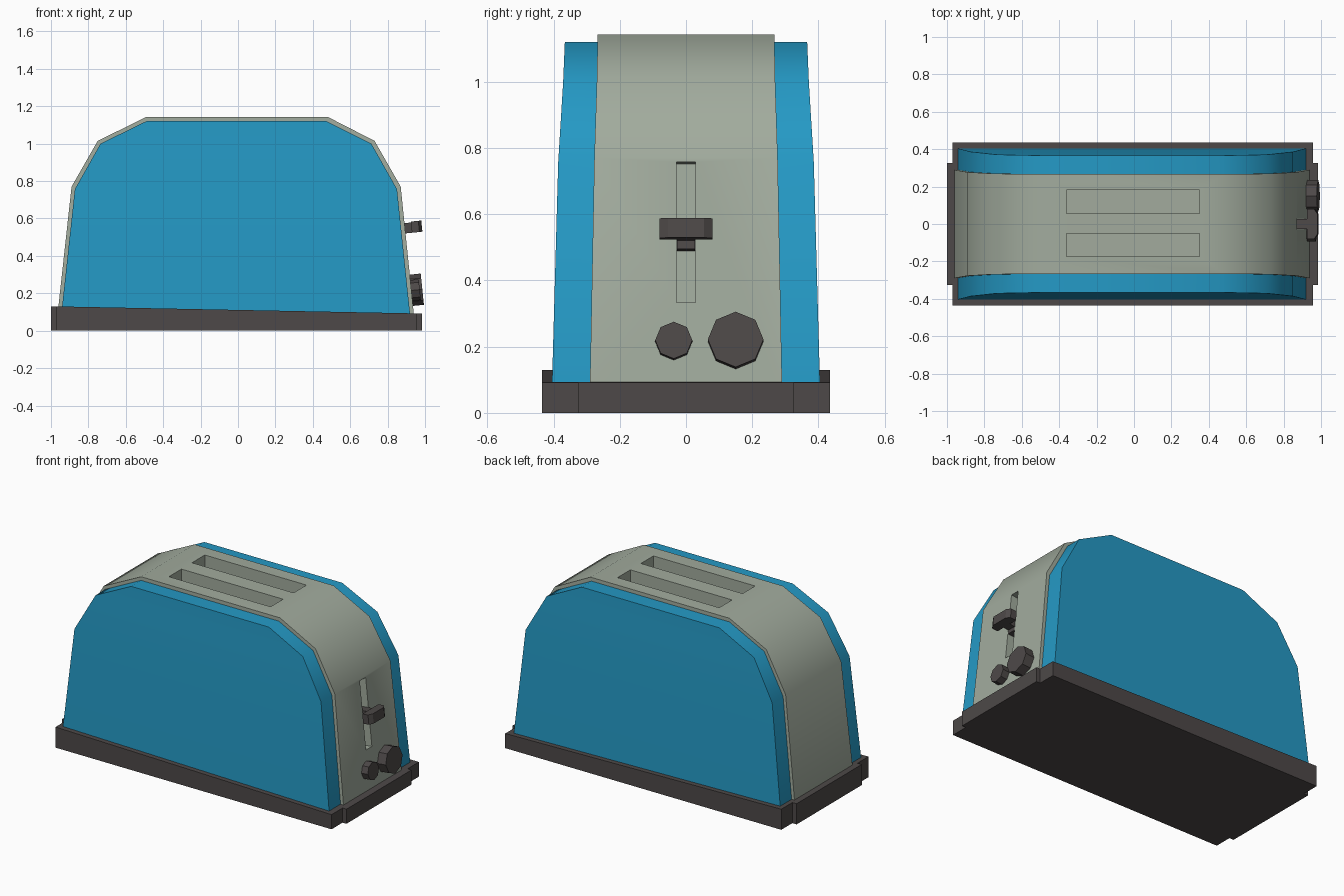
import bpy, bmesh, math
from mathutils import Matrix, Vector

if "Cube" in bpy.data.objects:
    bpy.data.objects.remove(bpy.data.objects["Cube"])


def material(name, rgb):
    m = bpy.data.materials.new(name)
    m.diffuse_color = (*rgb, 1)
    m.use_nodes = True
    m.node_tree.nodes["Principled BSDF"].inputs["Base Color"].default_value = m.diffuse_color
    return m


GREY = material("warm_grey", (0.36, 0.41, 0.34))
BLUE = material("bright_blue", (0.018, 0.32, 0.56))
DARK = material("dark_charcoal", (0.075, 0.066, 0.065))


def finish(bm, name, mat):
    bmesh.ops.recalc_face_normals(bm, faces=bm.faces)
    me = bpy.data.meshes.new(name)
    bm.to_mesh(me)
    bm.free()
    me.materials.append(mat)
    ob = bpy.data.objects.new(name, me)
    bpy.context.collection.objects.link(ob)
    return ob


def stack(name, rows, mat):
    """Stacked rectangular sections: (z, x_left, x_right, y0, y1)."""
    bm = bmesh.new()
    rings = [[bm.verts.new((x, y, z)) for x, y in ((a, c), (b, c), (b, d), (a, d))]
             for z, a, b, c, d in rows]
    for lo, hi in zip(rings, rings[1:]):
        for i in range(4):
            j = (i + 1) % 4
            bm.faces.new((lo[i], lo[j], hi[j], hi[i]))
    bm.faces.new(rings[0][::-1])
    bm.faces.new(rings[-1])
    return finish(bm, name, mat)


def prism(name, outline, h0, h1, mat, matrix=None, top=None):
    """Extrude an outline along z; top(x) can override the upper height."""
    bm = bmesh.new()
    lo = [bm.verts.new((x, y, h0)) for x, y in outline]
    hi = [bm.verts.new((x, y, top(x) if top else h1)) for x, y in outline]
    n = len(lo)
    bm.faces.new(lo[::-1])
    bm.faces.new(hi)
    for i in range(n):
        j = (i + 1) % n
        bm.faces.new((lo[i], lo[j], hi[j], hi[i]))
    if matrix:
        bm.transform(matrix)
    return finish(bm, name, mat)


def rect(a, b, c, d):
    return [(a, c), (b, c), (b, d), (a, d)]


def smooth(ob):
    bpy.ops.object.select_all(action='DESELECT')
    ob.select_set(True)
    bpy.context.view_layer.objects.active = ob
    bpy.ops.object.shade_smooth_by_angle(angle=math.radians(40))


def end_frame(y, z):
    """Frame on the sloped right end: local x = +y, local y = up, local z = outward."""
    n = Vector((1, 0, 0.103)).normalized()
    u = Vector((0, 1, 0))
    v = n.cross(u)
    m = Matrix((u, v, n)).transposed().to_4x4()
    return Matrix.Translation((0.949 - 0.103 * z, y, z)) @ m


# Central grey body
body = stack("toaster_body", [
    (0.04, -0.97, 0.945, -0.291, 0.291),
    (0.77, -0.89, 0.87, -0.277, 0.277),
    (1.015, -0.75, 0.73, -0.269, 0.269),
    (1.143, -0.49, 0.48, -0.267, 0.267)], GREY)

# Bread slots and lever slot cut into the body
cutters = [prism("slot_cutter", rect(-0.36, 0.35, a, b), 0.75, 1.3, GREY)
           for a, b in ((0.055, 0.183), (-0.175, -0.05))]
cutters.append(prism("lever_slot_cutter", rect(-0.029, 0.029, -0.213, 0.213),
                     -0.06, 0.1, GREY, end_frame(0, 0.546)))
bpy.context.view_layer.objects.active = body
for c in cutters:
    c.hide_render = True
    mod = body.modifiers.new("cut", 'BOOLEAN')
    mod.operation = 'DIFFERENCE'
    mod.solver = 'EXACT'
    mod.object = c
    bpy.ops.object.modifier_apply(modifier=mod.name)
    bpy.data.objects.remove(c)
smooth(body)

# Blue side panels
for side, name in ((-1, "front_panel"), (1, "back_panel")):
    panel = stack(name, [(z, a, b, side * 0.255, side * y) for z, a, b, y in (
        (0.04, -0.95, 0.925, 0.406),
        (0.757, -0.872, 0.85, 0.386),
        (1.0, -0.735, 0.713, 0.371),
        (1.12, -0.49, 0.472, 0.366))], BLUE)
    smooth(panel)

# Base tray with stepped ends and a slightly sloping top
base_outline = [(-0.97, -0.435), (0.958, -0.435), (0.958, -0.325), (0.985, -0.325),
                (0.985, 0.325), (0.958, 0.325), (0.958, 0.435), (-0.97, 0.435),
                (-0.97, 0.325), (-1.0, 0.325), (-1.0, -0.325), (-0.97, -0.325)]
prism("base", base_outline, 0, 0, DARK, top=lambda x: 0.111 - 0.0195 * x)

# Lever: stem in the slot and chamfered handle
prism("lever_stem", rect(-0.027, 0.027, -0.055, 0.025), -0.055, 0.0, DARK, end_frame(0, 0.55))
prism("lever_neck", rect(-0.027, 0.027, -0.03, 0.025), -0.01, 0.05, DARK, end_frame(0, 0.55))
handle = [(-0.08, 0.035), (0.08, 0.035), (0.08, 0.075), (0.055, 0.091),
          (-0.055, 0.091), (-0.08, 0.075)]
turn = Matrix.Rotation(math.radians(90), 4, 'X')  # outline depth becomes outward
prism("lever_handle", handle, -0.03, 0.03, DARK, end_frame(0, 0.55) @ turn)

# Octagonal knobs
for name, y, z, r, h in (("small_knob", -0.037, 0.215, 0.056, 0.045),
                         ("large_knob", 0.15, 0.216, 0.084, 0.059)):
    ring = [(r * math.cos(i * math.pi / 4), r * math.sin(i * math.pi / 4)) for i in range(8)]
    prism(name, ring, -0.01, h, DARK, end_frame(y, z))
